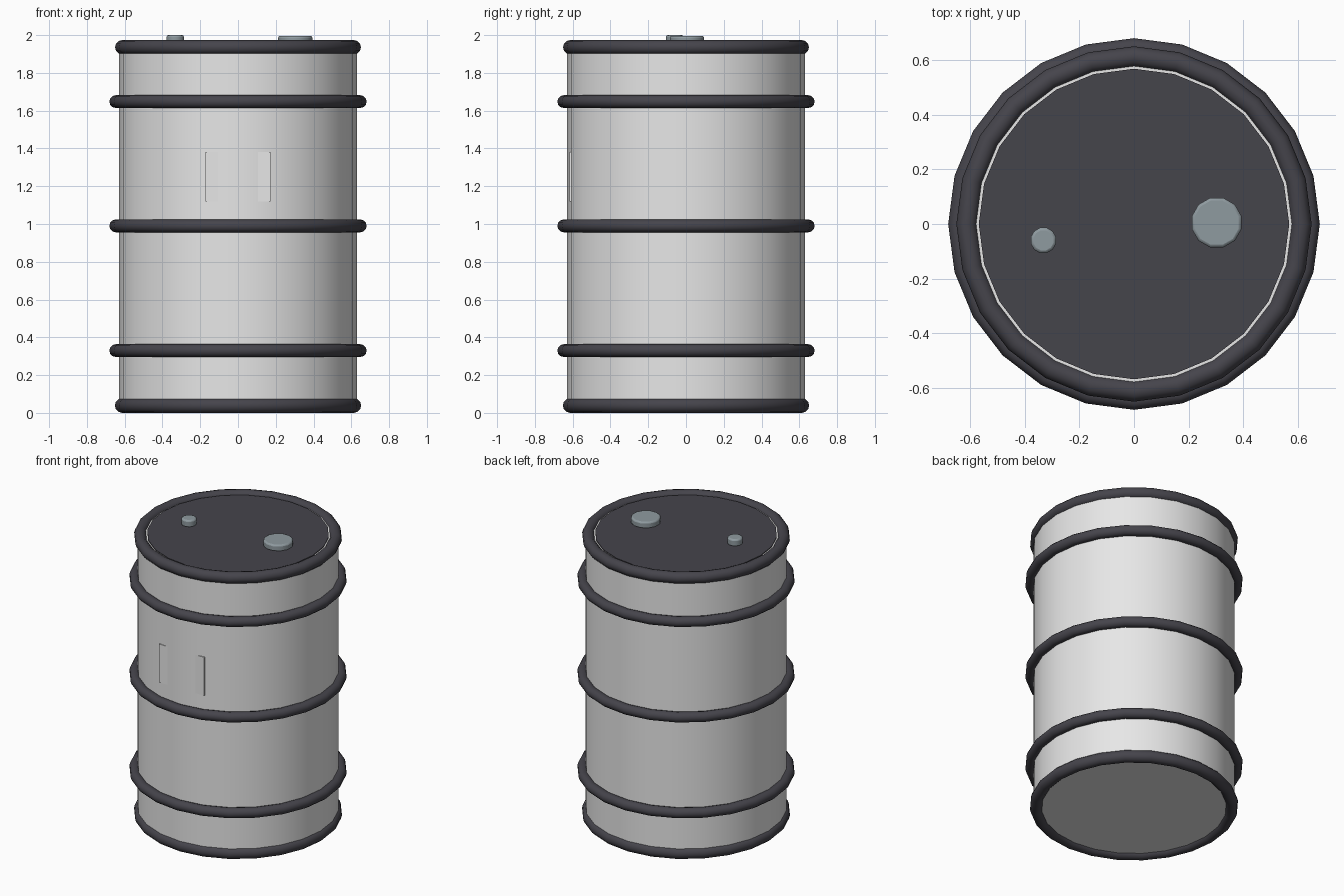
import bpy
import math

SIDES = 24

if "Cube" in bpy.data.objects:
    bpy.data.objects.remove(bpy.data.objects["Cube"], do_unlink=True)


def make_material(name, rgb):
    mat = bpy.data.materials.new(name)
    mat.use_nodes = True
    mat.diffuse_color = (*rgb, 1)
    mat.node_tree.nodes["Principled BSDF"].inputs["Base Color"].default_value = (*rgb, 1)
    return mat


steel = make_material("light_grey", (0.8, 0.8, 0.8))
rubber = make_material("dark_grey", (0.06, 0.058, 0.071))
cap_metal = make_material("blue_grey", (0.275, 0.325, 0.35))


def finish(name, mat, angle):
    obj = bpy.context.object
    obj.name = name
    obj.data.materials.append(mat)
    bpy.ops.object.shade_smooth_by_angle(angle=math.radians(angle))
    return obj


def cylinder(name, mat, radius, bottom, top, x=0, y=0, sides=SIDES, turn=0):
    bpy.ops.mesh.primitive_cylinder_add(
        vertices=sides, radius=radius, depth=top - bottom,
        location=(x, y, (top + bottom) / 2), rotation=(0, 0, turn))
    return finish(name, mat, 35)


def ring(name, radius, thickness, z):
    bpy.ops.mesh.primitive_torus_add(
        major_segments=SIDES, minor_segments=12, major_radius=radius,
        minor_radius=thickness, location=(0, 0, z))
    return finish(name, rubber, 50)


# Drum shell and lid
cylinder("drum_body", steel, 0.63, 0.024, 1.95)
cylinder("lid", rubber, 0.569, 1.93, 1.956)

# Rims at both ends
for name, z in (("bottom_rim", 0.039), ("top_rim", 1.936)):
    ring(name, 0.613, 0.038 if z > 1 else 0.039, z)

# Raised hoops around the side
for name, z in (("lower_hoop", 0.33), ("middle_hoop", 0.99), ("upper_hoop", 1.648)):
    ring(name, 0.647, 0.034, z)

# Bung caps with a softened top edge
for name, x, y, radius, top in (("large_bung", 0.303, 0.005, 0.094, 1.996),
                                ("small_bung", -0.332, -0.06, 0.048, 2.0)):
    cap = cylinder(name, cap_metal, radius, 1.95, top, x, y, 12, math.pi / 12)
    bevel = cap.modifiers.new("soft_edge", "BEVEL")
    bevel.width = 0.01
    bevel.segments = 2
    bevel.limit_method = "ANGLE"
    bevel.angle_limit = math.radians(60)

# Flat label plate set into the front curve
bpy.ops.mesh.primitive_cube_add(size=1, location=(0, -0.6115, 1.25))
bpy.context.object.scale = (0.345, 0.009, 0.264)
finish("label_plate", steel, 30)
